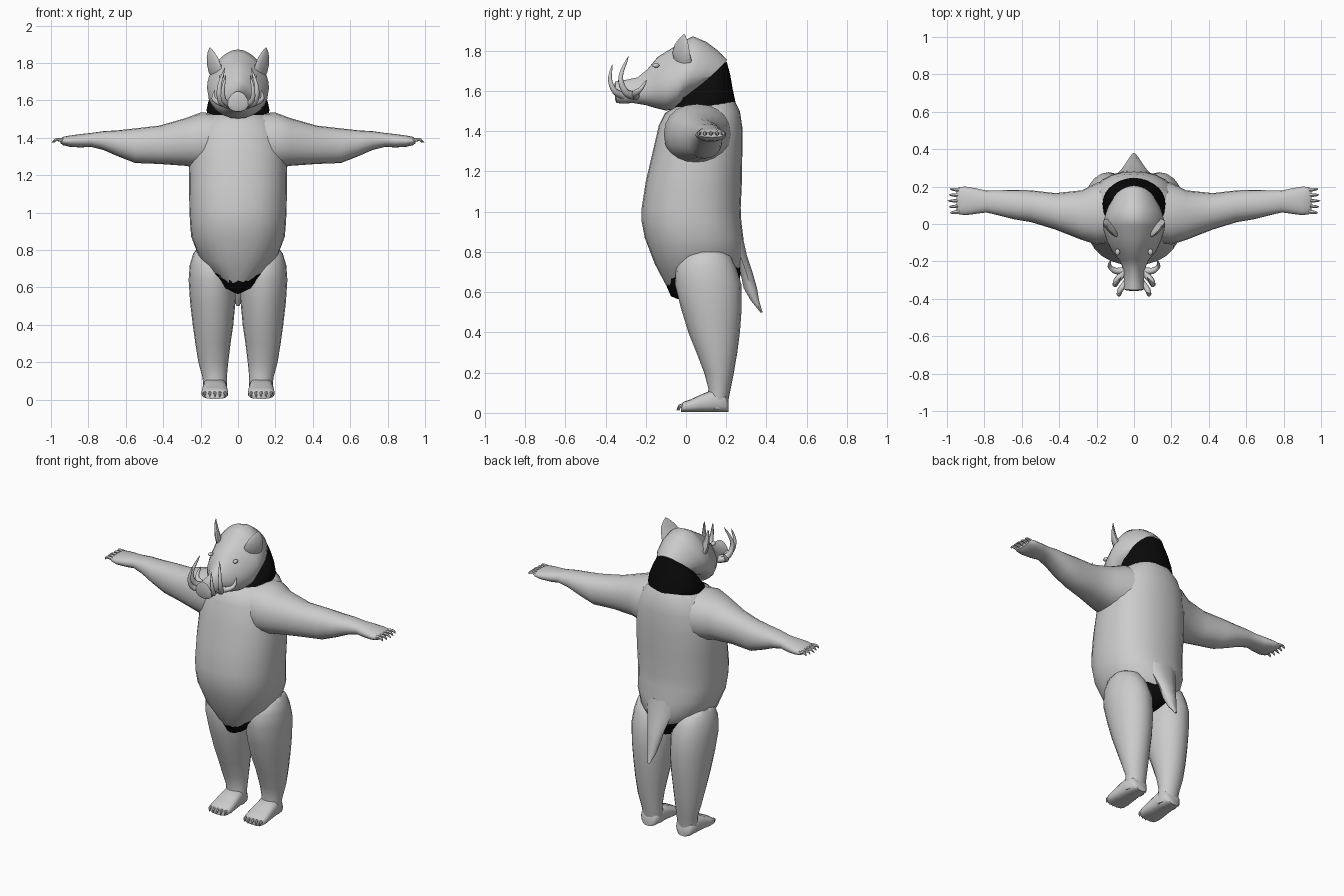
import bpy, bmesh, math
from mathutils import Vector as V


def material(name, value):
    m = bpy.data.materials.new(name)
    m.diffuse_color = (value, value, value, 1)
    return m


HIDE = material("grey_hide", 0.6)
BLACK = material("black_gap", 0.003)


def loft(name, rings, n=20, power=2.0, taper=0.0, mat=HIDE, mirror=False):
    """Skin a closed tube over rings given as (centre, half axis u, half axis v)."""
    bm = bmesh.new()
    loops = []
    for c, u, v in rings:
        loop = []
        for i in range(n):
            a = 2 * math.pi * i / n
            cu, sv = math.cos(a), math.sin(a)
            cu = math.copysign(abs(cu) ** (2 / power), cu) * (1 - taper * sv)
            sv = math.copysign(abs(sv) ** (2 / power), sv)
            loop.append(bm.verts.new(V(c) + V(u) * cu + V(v) * sv))
        loops.append(loop)
    for a, b in zip(loops, loops[1:]):
        for i in range(n):
            j = (i + 1) % n
            bm.faces.new((a[i], a[j], b[j], b[i]))
    bm.faces.new(loops[0])
    bm.faces.new(loops[-1])
    bmesh.ops.recalc_face_normals(bm, faces=bm.faces)
    me = bpy.data.meshes.new(name)
    bm.to_mesh(me)
    bm.free()
    ob = bpy.data.objects.new(name, me)
    bpy.context.collection.objects.link(ob)
    me.materials.append(mat)
    bpy.ops.object.select_all(action='DESELECT')
    ob.select_set(True)
    bpy.context.view_layer.objects.active = ob
    bpy.ops.object.shade_smooth_by_angle(angle=math.radians(50))
    if mirror:
        ob.modifiers.new("mirror", 'MIRROR')
    return ob


def tilted(rows):
    """Rings from two points in the side plane plus a half width."""
    out = []
    for y0, z0, y1, z1, hw in rows:
        a, b = V((0, y0, z0)), V((0, y1, z1))
        out.append(((a + b) / 2, (hw, 0, 0), (b - a) / 2))
    return out


def spike(name, pts, r, n=8):
    """Tapering horn along a smooth curve through the points, on both sides."""
    pts = [V(p) for p in pts]
    path = [pts[0] - (pts[1] - pts[0])] + pts + [pts[-1] * 2 - pts[-2]]
    line = []
    for k in range(1, len(path) - 2):
        p0, p1, p2, p3 = path[k - 1:k + 3]
        for s in range(4):
            t = s / 4
            line.append(0.5 * (2 * p1 + (p2 - p0) * t + (2 * p0 - 5 * p1 + 4 * p2 - p3) * t * t
                               + (3 * p1 - p0 - 3 * p2 + p3) * t ** 3))
    line.append(pts[-1])
    rings = []
    for i, p in enumerate(line):
        d = (line[min(i + 1, len(line) - 1)] - line[max(i - 1, 0)]).normalized()
        u = d.cross(V((0.3, 1, 0.2))).normalized()
        w = r * (1 - i / (len(line) - 1)) ** 0.6 + 0.0008
        rings.append((p, u * w, d.cross(u) * w))
    loft(name, rings, n=n, mirror=True)


# Torso: front point, back point, half width
loft("torso", tilted([
    (-.07, .59, .26, .69, .07), (-.105, .645, .28, .73, .14), (-.155, .74, .288, .79, .21),
    (-.205, .87, .285, .87, .25), (-.22, .95, .275, .95, .257), (-.22, 1.02, .272, 1.02, .26),
    (-.20, 1.15, .278, 1.15, .262), (-.165, 1.3, .28, 1.3, .26), (-.135, 1.43, .28, 1.42, .24),
    (-.105, 1.49, .268, 1.5, .2), (-.03, 1.535, .245, 1.545, .15)]), n=28, power=2.25)

# Dark gaps at the groin and behind the neck
loft("groin", tilted([(-.04, .565, .23, .63, .03), (-.075, .58, .268, .67, .09),
                      (-.11, .66, .278, .73, .17), (-.12, .75, .27, .8, .18)]), mat=BLACK)
loft("neck", tilted([(-.07, 1.52, .25, 1.53, .165), (-.03, 1.55, .245, 1.55, .168),
                     (.0, 1.585, .232, 1.61, .158), (.03, 1.62, .22, 1.68, .13),
                     (.06, 1.7, .203, 1.745, .09)]), n=28, mat=BLACK)

# Arms: x, bottom, top, front, back
loft("arm", [((x, (f + b) / 2, (lo + hi) / 2), (0, (b - f) / 2, 0), (0, 0, (hi - lo) / 2))
             for x, lo, hi, f, b in [
    (.08, 1.24, 1.53, -.09, .24), (.2, 1.235, 1.535, -.11, .22), (.28, 1.25, 1.505, -.085, .18),
    (.42, 1.26, 1.465, -.03, .165), (.55, 1.265, 1.45, .01, .18), (.64, 1.30, 1.44, .025, .182),
    (.72, 1.335, 1.435, .045, .18), (.79, 1.352, 1.425, .062, .178), (.84, 1.348, 1.42, .055, .19),
    (.9, 1.352, 1.412, .047, .2), (.935, 1.36, 1.405, .052, .198), (.948, 1.37, 1.395, .065, .188)]],
     power=2.2, mirror=True)

# Legs: z, inner, outer, front, back
loft("leg", [(((a + b) / 2, (f + k) / 2, z), ((b - a) / 2, 0, 0), (0, (k - f) / 2, 0))
             for z, a, b, f, k in [
    (.8, .12, .225, .03, .18), (.78, .07, .24, -.02, .22), (.72, .03, .258, -.05, .25),
    (.64, .015, .264, -.055, .275), (.52, .014, .256, -.025, .277), (.4, .025, .242, .012, .268),
    (.3, .04, .228, .052, .255), (.2, .052, .212, .09, .238), (.12, .06, .19, .112, .222),
    (.07, .06, .185, .105, .212), (.02, .065, .18, .1, .205)]], mirror=True)

# Feet: y, half width, height
loft("foot", [((.124, y, h / 2 + .004), (w, 0, 0), (0, 0, h / 2)) for y, w, h in [
    (.212, .035, .05), (.195, .057, .09), (.13, .064, .11), (.07, .068, .085),
    (.02, .072, .062), (-.015, .068, .05), (-.026, .055, .035)]], power=2.8, mirror=True)

# Five claws on every hand and foot
for i in range(5):
    t = i - 2
    y = .124 + t * .029
    spike("hand_claw", [(.935, y, 1.388), (.97, y + t * .002, 1.39),
                        (.996 - abs(t) * .007, y + t * .003, 1.375)], .011, 6)
    x = .124 + t * .027
    spike("foot_claw", [(x, -.01, .033), (x, -.03, .034), (x, -.046 + abs(t) * .006, .012)], .011, 6)

# Head: lower point, upper point, half width, from snout to nape
loft("head", tilted([
    (-.352, 1.555, -.358, 1.625, .04), (-.345, 1.54, -.352, 1.648, .055),
    (-.315, 1.538, -.315, 1.652, .052), (-.26, 1.54, -.24, 1.668, .052),
    (-.2, 1.53, -.19, 1.71, .075), (-.15, 1.515, -.14, 1.77, .115), (-.1, 1.503, -.075, 1.81, .142),
    (-.055, 1.508, -.01, 1.85, .158), (-.03, 1.535, .035, 1.872, .162),
    (-.015, 1.56, .1, 1.845, .155), (.02, 1.58, .16, 1.80, .14), (.05, 1.6, .205, 1.755, .115)]),
     n=28, taper=.22)

# Eyes
loft("eye", [((.088, -.15 + .018 * math.sin(a), 1.727), (.014 * math.cos(a), 0, 0),
              (0, 0, .012 * math.cos(a))) for a in (-1.5, -.8, 0, .8, 1.5)], n=10, mirror=True)

# Ears: leaf-shaped, cupped by a slanted front
loft("ear", [(c, V((.62, .75, 0)) * w, V((-.5, .4, .1)) * d) for c, w, d in [
    ((.1, -.005, 1.71), .035, .035), ((.118, -.015, 1.75), .055, .035),
    ((.128, -.025, 1.79), .058, .026), ((.138, -.022, 1.83), .046, .018),
    ((.145, -.016, 1.86), .026, .01), ((.15, -.01, 1.883), .003, .003)]], n=12, mirror=True)

# Tusks
spike("large_tusk", [(.045, -.25, 1.575), (.09, -.30, 1.595), (.1, -.325, 1.67), (.07, -.285, 1.775)], .022)
spike("front_tusk", [(.04, -.31, 1.575), (.075, -.355, 1.60), (.08, -.378, 1.66), (.065, -.365, 1.735)], .018)
spike("small_tusk", [(.05, -.25, 1.575), (.1, -.25, 1.59), (.13, -.225, 1.61), (.125, -.195, 1.655)], .02)

# Tail
loft("tail", [((0, y, z), (w, 0, 0), (0, d, 0)) for z, y, w, d in [
    (.87, .25, .11, .035), (.78, .27, .085, .035), (.7, .30, .06, .032),
    (.62, .32, .042, .035), (.56, .342, .03, .022), (.5, .375, .008, .006)]], n=10)
